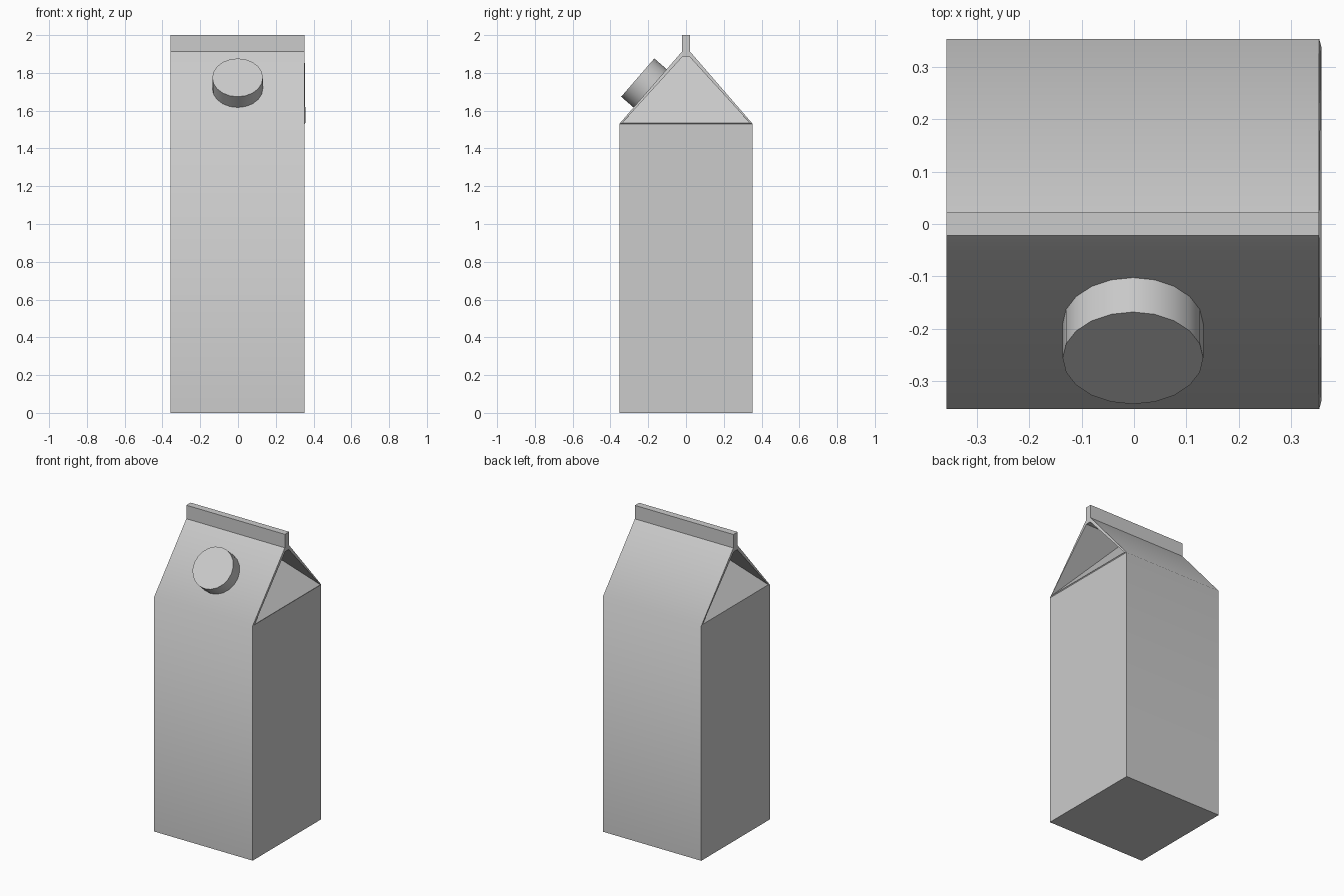
import bpy, bmesh, math
from mathutils import Matrix, Vector

if "Cube" in bpy.data.objects:
    bpy.data.objects.remove(bpy.data.objects["Cube"])

XL, XR, HY = -0.357, 0.353, 0.353      # carton sides
EAVE, RIDGE, TOP, FIN = 1.53, 1.912, 2.0, 0.022
FOLD = 0.31                            # how far the gable folds tuck inward


def finish(name, bm, smooth=lambda f: False):
    bmesh.ops.remove_doubles(bm, verts=bm.verts, dist=1e-5)
    bmesh.ops.recalc_face_normals(bm, faces=bm.faces)
    for f in bm.faces:
        f.smooth = smooth(f)
    me = bpy.data.meshes.new(name)
    bm.to_mesh(me)
    bm.free()
    ob = bpy.data.objects.new(name, me)
    bpy.context.collection.objects.link(ob)
    return ob


# Carton: box, sloping roof panels and tucked-in gable ends
bm = bmesh.new()


def face(*pts):
    bm.faces.new([bm.verts.new(p) for p in pts])


for s in (-1, 1):
    # wall and roof panel share smooth shading
    face((XL, s*HY, 0), (XR, s*HY, 0), (XR, s*HY, EAVE), (XL, s*HY, EAVE))
    face((XL, s*HY, EAVE), (XR, s*HY, EAVE), (XR, s*FIN, RIDGE), (XL, s*FIN, RIDGE))
face((XL, -HY, 0), (XR, -HY, 0), (XR, HY, 0), (XL, HY, 0))
face((XL, -FIN, RIDGE), (XR, -FIN, RIDGE), (XR, FIN, RIDGE), (XL, FIN, RIDGE))

for x, d, lip in ((XL, 1, 0.0), (XR, -1, 0.004)):
    face((x, -HY, 0), (x, HY, 0), (x, HY, EAVE), (x, -HY, EAVE))
    c = [(x - d*lip, s*0.338, EAVE + 0.005) for s in (-1, 1)]   # fold base
    r = [(x, s*0.018, 1.886) for s in (-1, 1)]                  # under the ridge
    a = [(x + d*FOLD, s*0.018, 1.886) for s in (-1, 1)]         # tucked apex
    C = [(x, s*HY, EAVE) for s in (-1, 1)]
    R = [(x, s*FIN, RIDGE) for s in (-1, 1)]
    face(C[0], C[1], c[1], c[0])
    face(R[0], R[1], r[1], r[0])
    face(c[0], c[1], a[1], a[0])
    face(r[0], r[1], a[1], a[0])
    for i in (0, 1):
        face(C[i], c[i], r[i], R[i])
        face(c[i], a[i], r[i])


def is_panel(f):
    xs = [v.co.x for v in f.verts]
    return max(xs) - min(xs) > 0.6 and abs(f.normal.y) > 0.5


finish("carton", bm, is_panel)

# Sealed fin along the ridge
bm = bmesh.new()
bmesh.ops.create_cube(bm, size=1, matrix=Matrix.Translation(((XL + XR)/2, 0, (RIDGE + TOP)/2))
                      @ Matrix.Diagonal((XR - XL, 2*FIN, TOP - RIDGE, 1)))
finish("top_fin", bm)

# Screw cap standing square to the front roof panel
normal = Vector((0, -(RIDGE - EAVE), HY - FIN)).normalized()
outer, depth = Vector((-0.002, -0.2555, 1.775)), 0.092
bm = bmesh.new()
bmesh.ops.create_cone(bm, cap_ends=True, segments=20, radius1=0.134, radius2=0.134, depth=depth,
                      matrix=Matrix.Translation(outer - normal*depth/2)
                      @ normal.to_track_quat('Z', 'X').to_matrix().to_4x4())
finish("cap", bm, lambda f: len(f.verts) == 4)
